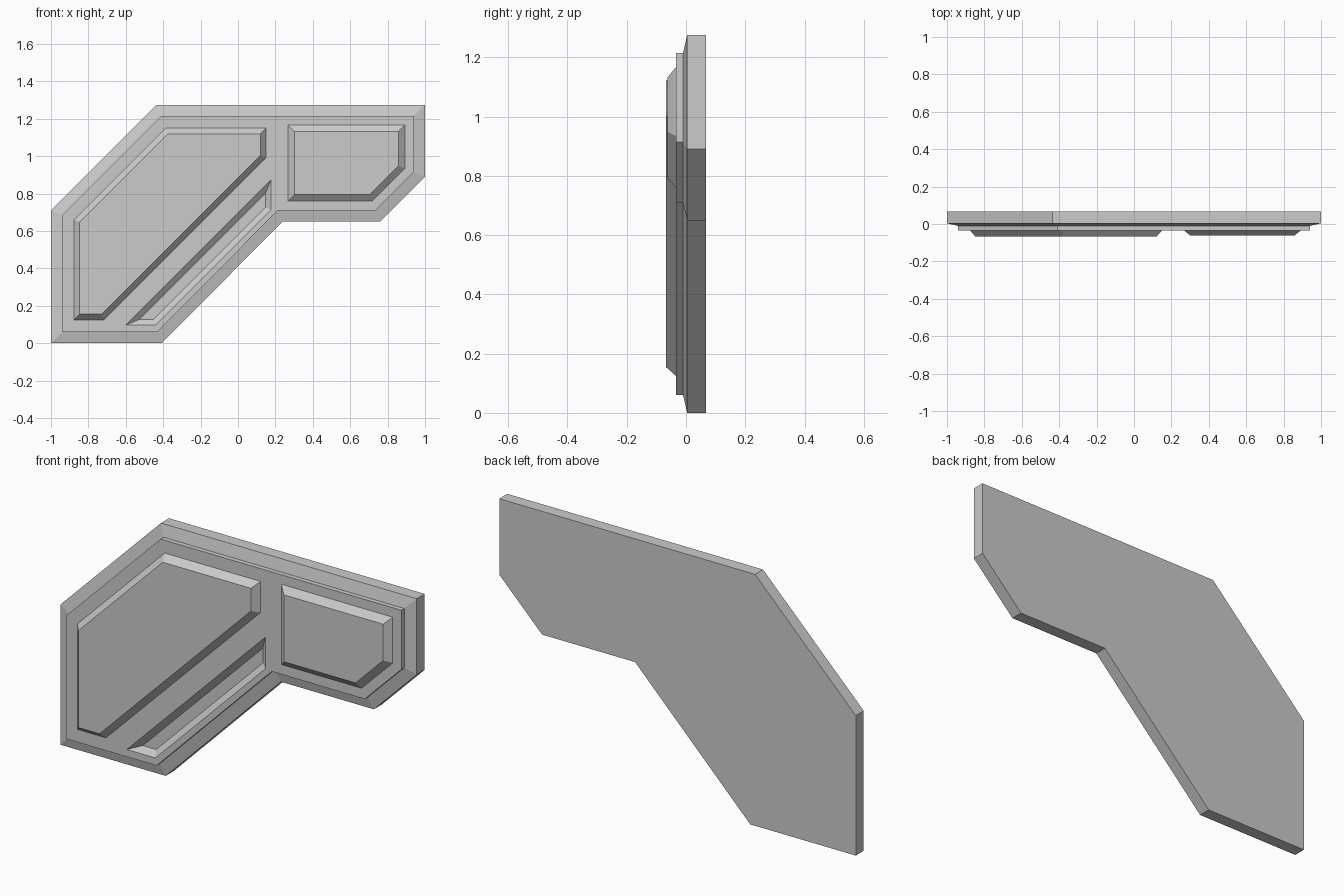
import bpy, bmesh
from mathutils import Vector

if "Cube" in bpy.data.objects:
    bpy.data.objects.remove(bpy.data.objects["Cube"])


def inset(points, d):
    """Move every edge of a counter-clockwise outline inward by d (mitred)."""
    pts = [Vector(p) for p in points]
    out = []
    for i, p in enumerate(pts):
        a = (p - pts[i - 1]).normalized()
        b = (pts[(i + 1) % len(pts)] - p).normalized()
        na, nb = Vector((-a.y, a.x)), Vector((-b.y, b.x))
        out.append(p + (na + nb) * d / (1 + na.dot(nb)))
    return out


def layered(name, outline, layers):
    """Stack inset copies of an outline; layers = (inset, y) from back to front."""
    bm = bmesh.new()
    rings = [[bm.verts.new((p.x, y, p.y)) for p in inset(outline, d)] for d, y in layers]
    n = len(outline)
    for r, s in zip(rings, rings[1:]):
        for i in range(n):
            j = (i + 1) % n
            bm.faces.new((r[i], r[j], s[j], s[i]))
    bm.faces.new(rings[0][::-1])
    bm.faces.new(rings[-1])
    bmesh.ops.recalc_face_normals(bm, faces=bm.faces)
    me = bpy.data.meshes.new(name)
    bm.to_mesh(me)
    bm.free()
    ob = bpy.data.objects.new(name, me)
    bpy.context.collection.objects.link(ob)
    return ob


FACE = -0.034  # y of the flat front face

# Bent slab with chamfered rim and raised front step
slab = layered("base_slab",
               [(-1, 0), (-0.408, 0), (0.238, 0.65), (0.76, 0.65),
                (1, 0.89), (1, 1.275), (-0.435, 1.275), (-1, 0.71)],
               [(0, 0.068), (0, 0.004), (0.06, -0.01), (0.06, FACE)])

# Diagonal groove with sloping walls, cut into the front face
groove = layered("groove_cutter",
                 [(-0.6, 0.097), (-0.44, 0.097), (0.177, 0.714), (0.177, 0.874)],
                 [(0.03, FACE + 0.024), (-0.01, FACE - 0.008)])
groove.hide_render = True
cut = slab.modifiers.new("groove", 'BOOLEAN')
cut.operation = 'DIFFERENCE'
cut.solver = 'EXACT'
cut.object = groove
bpy.context.view_layer.objects.active = slab
bpy.ops.object.modifier_apply(modifier=cut.name)
bpy.data.objects.remove(groove)

# Raised panels with bevelled edges
layered("left_panel",
        [(-0.877, 0.125), (-0.717, 0.125), (0.15, 0.992),
         (0.15, 1.15), (-0.387, 1.15), (-0.877, 0.66)],
        [(0, FACE), (0.03, -0.068)])
layered("right_panel",
        [(0.267, 0.76), (0.717, 0.76), (0.892, 0.935), (0.892, 1.167), (0.267, 1.167)],
        [(0, FACE), (0.034, -0.062)])
